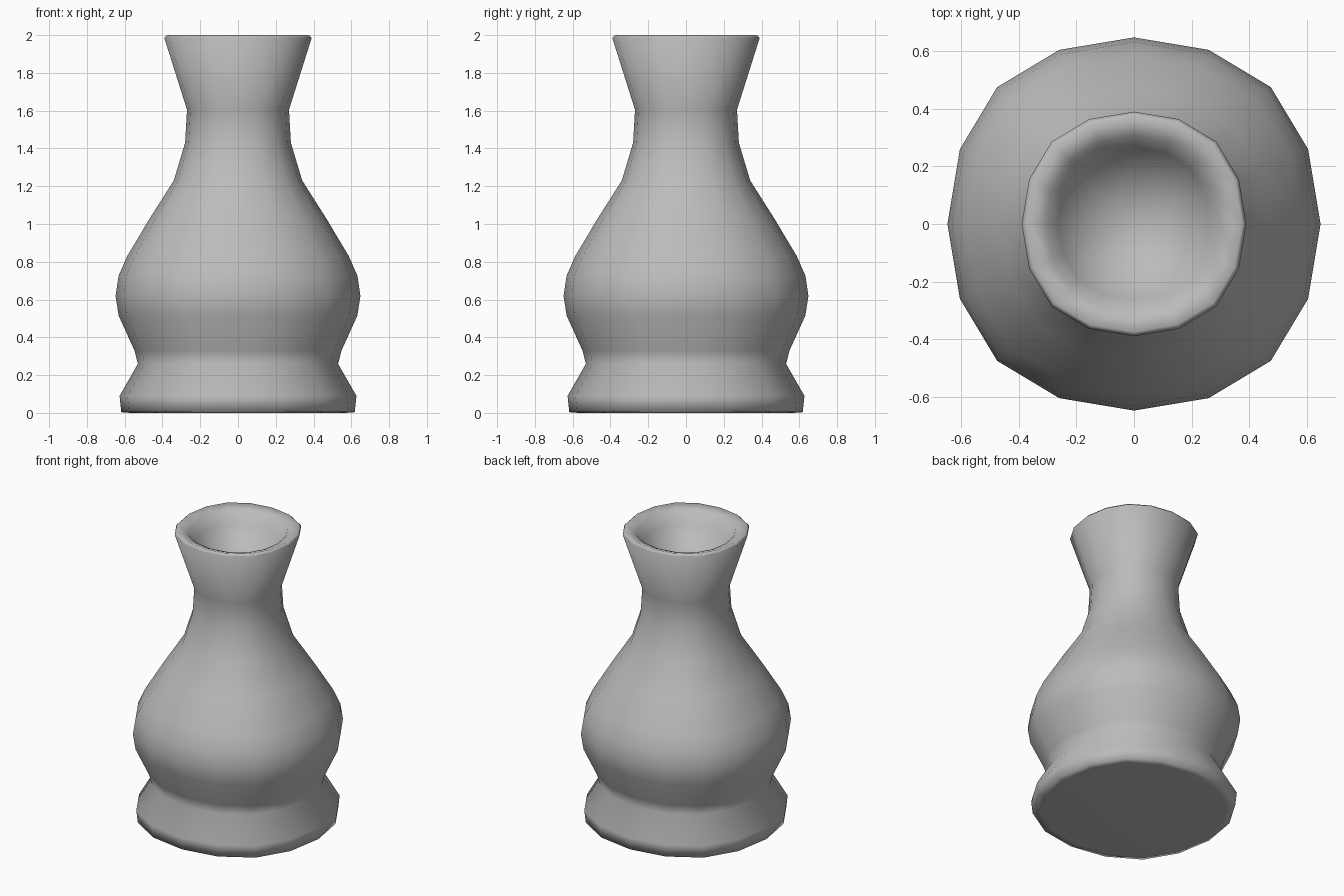
import bpy
import bmesh

if "Cube" in bpy.data.objects:
    bpy.data.objects.remove(bpy.data.objects["Cube"], do_unlink=True)

# Flat grey ceramic
clay = bpy.data.materials.new("grey_clay")
clay.use_nodes = True
GREY = (0.5, 0.5, 0.5, 1)
clay.diffuse_color = GREY
clay.node_tree.nodes["Principled BSDF"].inputs["Base Color"].default_value = GREY


def refine(ring):
    """Round a closed polygon by one cubic subdivision step."""
    result = []
    for i, p in enumerate(ring):
        before, after = ring[i - 1], ring[(i + 1) % len(ring)]
        result.append([(a + 6 * b + c) / 8 for a, b, c in zip(before, p, after)])
        result.append([(b + c) / 2 for b, c in zip(p, after)])
    return result


# Cross-section: a square rounded twice, scaled to reach 1 on the axes
section = refine(refine([(1, 1), (-1, 1), (-1, -1), (1, -1)]))
reach = max(x for x, y in section if abs(y) < 0.01)
section = [(x / reach, y / reach) for x, y in section]

# Radius and height, from the foot up the outside, over the lip and into the bowl
profile = [
    (0.57, 0), (0.618, 0.004), (0.627, 0.09),             # foot
    (0.53, 0.26), (0.548, 0.33),                          # waist
    (0.632, 0.515), (0.648, 0.62), (0.632, 0.727),        # belly
    (0.585, 0.833), (0.467, 1.03), (0.34, 1.23),          # shoulder
    (0.28, 1.43), (0.27, 1.605),                          # neck
    (0.39, 1.985), (0.375, 2), (0.305, 1.975),            # flared lip
    (0.265, 1.9), (0.19, 1.82), (0.1, 1.77),              # hollow
]

bm = bmesh.new()
rings = [[bm.verts.new((x * r, y * r, z)) for x, y in section] for r, z in profile]
count = len(section)
for low, high in zip(rings, rings[1:]):
    for i in range(count):
        j = (i + 1) % count
        bm.faces.new((low[i], low[j], high[j], high[i]))

# Closed underside and the bottom of the hollow
bm.faces.new(rings[0][::-1])
centre = bm.verts.new((0, 0, 1.755))
for i in range(count):
    bm.faces.new((rings[-1][i], rings[-1][(i + 1) % count], centre))
bmesh.ops.recalc_face_normals(bm, faces=bm.faces)
for face in bm.faces:
    face.smooth = True

mesh = bpy.data.meshes.new("vase")
bm.to_mesh(mesh)
bm.free()
mesh.materials.append(clay)
vase = bpy.data.objects.new("vase", mesh)
bpy.context.collection.objects.link(vase)
